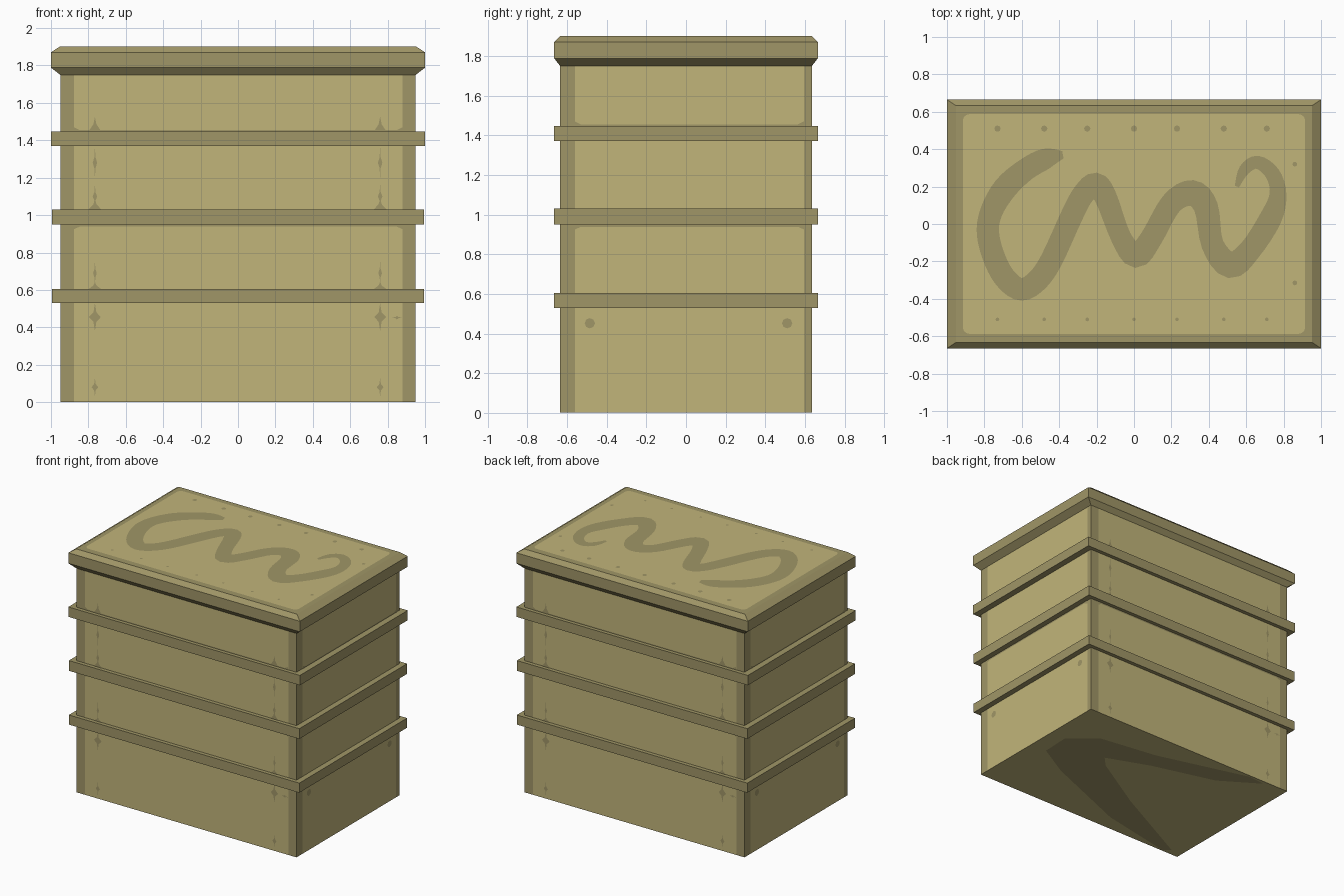
import bpy, bmesh, math
from mathutils import Vector

if "Cube" in bpy.data.objects:
    bpy.data.objects.remove(bpy.data.objects["Cube"])


def material(name, rgb):
    m = bpy.data.materials.new(name)
    m.diffuse_color = (*rgb, 1)
    m.use_nodes = True
    m.node_tree.nodes["Principled BSDF"].inputs["Base Color"].default_value = m.diffuse_color
    return m


LIGHT = material("light straw", (0.535, 0.462, 0.195))
DARK = material("worn straw", (0.352, 0.305, 0.136))
BX, BY = 0.95, 0.635      # body half sizes
EPS = 0.002               # painted plate offset


def make(name, polys, mats):
    """Object from polygons given as (points, material slot)."""
    bm = bmesh.new()
    for pts, slot in polys:
        f = bm.faces.new([bm.verts.new(p) for p in pts])
        f.material_index = slot
    bmesh.ops.remove_doubles(bm, verts=bm.verts, dist=1e-5)
    me = bpy.data.meshes.new(name)
    bm.to_mesh(me)
    bm.free()
    for m in mats:
        me.materials.append(m)
    ob = bpy.data.objects.new(name, me)
    bpy.context.collection.objects.link(ob)
    return ob


def rect(hx, hy, z):
    return [(-hx, -hy, z), (hx, -hy, z), (hx, hy, z), (-hx, hy, z)]


def sleeve(profile):
    """Quads around the box for a profile of (half x, half y, z) from bottom up."""
    out = []
    for lo, hi in zip(profile, profile[1:]):
        a, b = rect(*lo), rect(*hi)
        for i in range(4):
            j = (i + 1) % 4
            out.append(([a[i], a[j], b[j], b[i]], 0))
    return out


# body: light walls with worn corner stripes
edge = [(-BX, -BY), (-0.877, -BY), (0.88, -BY), (BX, -BY),
        (BX, -0.56), (BX, 0.595), (BX, BY)]
ring = edge[:-1] + [(-x, -y) for x, y in edge[:-1]]
walls = []
for i, p in enumerate(ring):
    q = ring[(i + 1) % len(ring)]
    walls.append(([(*p, EPS), (*q, EPS), (*q, 1.75), (*p, 1.75)], 0 if i % 3 == 1 else 1))
walls.append(([(*p, EPS) for p in reversed(ring)], 0))
make("body", walls, [LIGHT, DARK])

# three raised bands
for n, (z0, z1) in enumerate([(0.53, 0.605), (0.95, 1.03), (1.37, 1.447)]):
    w = 1.0 if n == 2 else 0.995
    make(f"band_{n + 1}", sleeve([(BX, BY, z0), (w, 0.665, z0), (w, 0.665, z1), (BX, BY, z1)]), [DARK])

# lid with chamfers above and below
TOP = 1.901
lid = sleeve([(BX, BY, 1.75), (1.0, 0.665, 1.788), (1.0, 0.665, 1.87), (0.953, 0.634, TOP)])
lid.append((rect(0.953, 0.634, TOP), 0))
make("lid", lid, [DARK])

# light panel on the lid with rounded corners
panel, r = [], 0.035
for k, (sx, sy) in enumerate([(1, 1), (-1, 1), (-1, -1), (1, -1)]):
    for s in range(5):
        a = (k + s / 4) * math.pi / 2
        panel.append((sx * (0.915 - r) + r * math.cos(a), sy * (0.587 - r) + r * math.sin(a), TOP + EPS))
make("lid_panel", [(panel, 0)], [LIGHT])

# winding worn track on the lid: x, y, half width
track = [(-0.38, 0.37, 0.02), (-0.47, 0.35, 0.055), (-0.58, 0.29, 0.06), (-0.69, 0.19, 0.065),
         (-0.765, 0.06, 0.06), (-0.78, -0.06, 0.06), (-0.74, -0.2, 0.06), (-0.68, -0.3, 0.06),
         (-0.6, -0.35, 0.06), (-0.515, -0.3, 0.06), (-0.44, -0.19, 0.06), (-0.33, 0.05, 0.06),
         (-0.27, 0.16, 0.06), (-0.205, 0.21, 0.065), (-0.15, 0.14, 0.06), (-0.07, -0.07, 0.055),
         (0.01, -0.17, 0.065), (0.09, -0.08, 0.06), (0.2, 0.11, 0.06), (0.31, 0.165, 0.07),
         (0.385, 0.09, 0.065), (0.42, -0.11, 0.06), (0.515, -0.22, 0.07), (0.62, -0.14, 0.06),
         (0.73, 0.03, 0.06), (0.77, 0.16, 0.045), (0.74, 0.27, 0.04), (0.66, 0.33, 0.035),
         (0.59, 0.29, 0.03), (0.55, 0.2, 0.012)]
P = [Vector(t) for t in track]
fine = []
for i in range(len(P) - 1):
    p0, p1, p2, p3 = P[max(i - 1, 0)], P[i], P[i + 1], P[min(i + 2, len(P) - 1)]
    for s in range(4):
        t = s / 4
        fine.append(0.5 * (2 * p1 + (p2 - p0) * t + (2 * p0 - 5 * p1 + 4 * p2 - p3) * t * t
                           + (3 * p1 - p0 - 3 * p2 + p3) * t ** 3))
fine.append(P[-1])
ZT = TOP + 2 * EPS
left, right = [], []
for i, p in enumerate(fine):
    d = (fine[min(i + 1, len(fine) - 1)] - fine[max(i - 1, 0)]).to_2d().normalized()
    left.append((p.x - d.y * p.z, p.y + d.x * p.z, ZT))
    right.append((p.x + d.y * p.z, p.y - d.x * p.z, ZT))
make("lid_track", [([right[i], right[i + 1], left[i + 1], left[i]], 0)
                   for i in range(len(fine) - 1)], [DARK])


# small worn dots on the lid
def dot(x, y, r):
    return [(x + r * math.cos(k * math.pi / 4), y + r * math.sin(k * math.pi / 4), ZT) for k in range(8)]


dots = [(dot(0.86, y, 0.013), 0) for y in (-0.315, 0.32)]
for x in (-0.73, -0.48, -0.25, 0, 0.23, 0.48, 0.71):
    dots += [(dot(x, 0.51, 0.017), 0), (dot(x, -0.51, 0.01), 0)]
make("lid_dots", dots, [DARK])

# worn marks on the walls: front and right, then turned half round for back and left
marks = []


def wall_mark(pts, side):
    for s in (1, -1):
        if side == "front":
            marks.append(([(s * u, -s * (BY + EPS), z) for u, z in pts], 0))
        else:
            marks.append(([(s * (BX + EPS), s * u, z) for u, z in pts], 0))


def diamond(u, z, w, h):
    return [(u - w, z), (u - w / 4, z - h / 3), (u, z - h), (u + w / 4, z - h / 3),
            (u + w, z), (u + w / 4, z + h / 3), (u, z + h), (u - w / 4, z + h / 3)]


def spot(u, z, r):
    return [(u + r * math.cos(k * math.pi / 4), z + r * math.sin(k * math.pi / 4)) for k in range(8)]


for u in (-0.765, 0.76):
    for z, w, h in [(0.455, 0.032, 0.075), (0.08, 0.018, 0.05), (0.69, 0.01, 0.07),
                    (1.1, 0.012, 0.07), (1.28, 0.012, 0.09)]:
        wall_mark(diamond(u, z, w, h), "front")
    for z, h in [(0.604, 0.04), (1.029, 0.06), (1.446, 0.08)]:
        wall_mark([(u - 0.035, z), (u + 0.035, z), (u + 0.008, z + h * 0.5),
                   (u, z + h), (u - 0.008, z + h * 0.5)], "front")
wall_mark(diamond(0.85, 0.452, 0.03, 0.01), "front")
for u in (-0.485, 0.51):
    wall_mark(spot(u, 0.452, 0.026), "right")
for side, a, b in [("front", -0.877, 0.88), ("right", -0.56, 0.595)]:
    wall_mark([(a, 1.445), (b, 1.445), (b, 1.47), (b - 0.03, 1.455), (a + 0.03, 1.455), (a, 1.47)], side)
    wall_mark([(a, 0.925), (a + 0.03, 0.938), (b - 0.03, 0.938), (b, 0.925), (b, 0.952), (a, 0.952)], side)
make("wall_marks", marks, [DARK])

# forked worn patch underneath
patch = [(0.81, -0.05), (0.82, 0.18), (0.61, 0.35), (0.14, 0.42), (-0.6, 0.625), (-0.74, 0.61),
         (-0.44, 0.42), (0.07, 0.28), (0.41, 0.15), (0.33, 0.066), (-0.15, -0.22),
         (-0.85, -0.58), (-0.8, -0.625), (-0.19, -0.5), (0.535, -0.207)]
make("underside_patch", [([(x, y, 0) for x, y in patch], 0)], [DARK])
